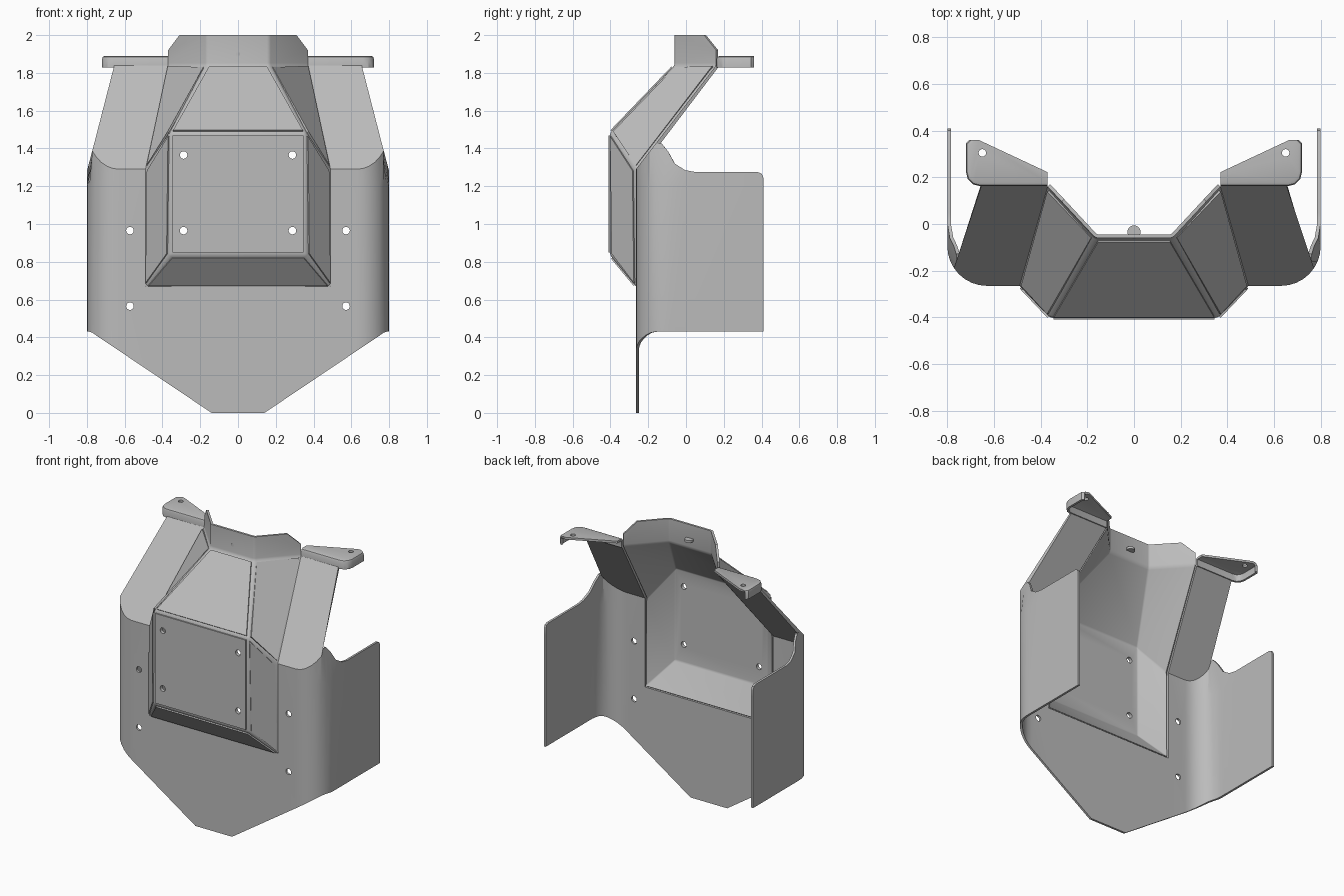
import bpy, bmesh, math

if "Cube" in bpy.data.objects:
    bpy.data.objects.remove(bpy.data.objects["Cube"])

metal = bpy.data.materials.new("grey_metal")
metal.diffuse_color = (0.5, 0.5, 0.5, 1)
metal.use_nodes = True
metal.node_tree.nodes["Principled BSDF"].inputs["Base Color"].default_value = metal.diffuse_color
T = 0.015                       # sheet thickness
FRONT = -0.265                  # front plate plane
FOLD, TOP = 1.29, 1.84          # heights of the two folds
SLOPE = (TOP - FOLD) / (0.16 - FRONT)


def sheet(whole, mirrored):
    """Open surface from faces, plus faces mirrored in x, facing forward."""
    bm = bmesh.new()
    sides = [(1, f) for f in whole + mirrored] + [(-1, f) for f in mirrored]
    for s, pts in sides:
        pts = pts if s > 0 else pts[::-1]
        bm.faces.new([bm.verts.new((s * x, y, z)) for x, y, z in pts])
    bmesh.ops.remove_doubles(bm, verts=bm.verts[:], dist=1e-4)
    bmesh.ops.recalc_face_normals(bm, faces=bm.faces[:])
    if sum(f.normal.y * f.calc_area() for f in bm.faces) > 0:
        bmesh.ops.reverse_faces(bm, faces=bm.faces[:])
    return bm


def make(name, bm):
    me = bpy.data.meshes.new(name)
    bm.to_mesh(me)
    bm.free()
    ob = bpy.data.objects.new(name, me)
    bpy.context.collection.objects.link(ob)
    me.materials.append(metal)
    return ob


def finish(ob, thick=T, offset=-1, bevel=0, angle=20, cutter=None):
    bpy.ops.object.select_all(action='DESELECT')
    bpy.context.view_layer.objects.active = ob
    ob.select_set(True)
    if bevel:
        m = ob.modifiers.new("bevel", 'BEVEL')
        m.width, m.segments = bevel, 2
        m.limit_method, m.angle_limit = 'ANGLE', math.radians(angle)
    m = ob.modifiers.new("solid", 'SOLIDIFY')
    m.thickness, m.offset, m.use_even_offset = thick, offset, True
    if cutter:
        m = ob.modifiers.new("holes", 'BOOLEAN')
        m.operation, m.solver, m.object = 'DIFFERENCE', 'EXACT', cutter
    for m in list(ob.modifiers):
        bpy.ops.object.modifier_apply(modifier=m.name)
    bpy.ops.object.shade_smooth_by_angle(angle=math.radians(30))


def drill(name, spots, axis, r):
    """One helper object holding all the hole cylinders."""
    bm = bmesh.new()
    for p in spots:
        vs = bmesh.ops.create_cone(bm, cap_ends=True, segments=16, radius1=r,
                                   radius2=r, depth=0.4)["verts"]
        if axis == 'y':
            for v in vs:
                v.co = (v.co.x, -v.co.z, v.co.y)
        bmesh.ops.translate(bm, verts=vs, vec=p)
    ob = make(name, bm)
    ob.hide_render = True
    return ob


front_holes = drill("front_hole_cutter",
                    [(s * x, -0.33, z) for s in (1, -1)
                     for x, z in ((0.288, 1.365), (0.288, 0.965), (0.572, 0.965), (0.572, 0.565))],
                    'y', 0.02)
ear_holes = drill("ear_hole_cutter", [(s * 0.65, 0.305, 1.89) for s in (1, -1)], 'z', 0.016)


# Wrap-around body plate: columns run round the corner and along the side wall
def z_bottom(x):
    return min(0.43, max(0, 0.43 * (x - 0.14) / 0.64))


columns = []
for k in range(9):
    a = math.radians(11.25 * k)
    x, y = 0.63 + 0.17 * math.sin(a), -0.095 - 0.17 * math.cos(a)
    z = FOLD + (y - FRONT) * SLOPE if k < 7 else (1.425, 1.385)[k - 7]
    columns.append((x, y, z))
columns += [(0.8, y, z) for y, z in ((-0.06, 1.32), (-0.005, 1.285), (0.05, 1.275),
                                     (0.38, 1.275), (0.401, 1.266), (0.41, 1.245))]
MID = 1.2
cols = []
for x, y, z in columns:
    top_x = min(x, 0.8 - 0.264 * max(0, z - 1.28))
    cols.append(((x, y, z_bottom(x)), (x, y, MID), (top_x, y, z)))
wall = []
for a, b in zip(cols, cols[1:]):
    for i in (0, 1):
        wall.append([a[i], b[i], b[i + 1], a[i + 1]])
zb = z_bottom(0.49)
chin = [(-0.14, FRONT, 0), (0.14, FRONT, 0), (0.49, FRONT, zb), (0.49, FRONT, 0.67),
        (-0.49, FRONT, 0.67), (-0.49, FRONT, zb)]
cheek = [(0.49, FRONT, zb), *cols[0], (0.49, FRONT, FOLD), (0.49, FRONT, 0.67)]
flank = [(0.49, FRONT, FOLD)] + [c[2] for c in cols[:7]] + [(0.655, 0.16, TOP), (0.37, 0.16, TOP)]
body = make("body_plate", sheet([chin], wall + [cheek, flank]))
finish(body, cutter=front_holes)

# Raised central box with the collar on top
Y, X, Z0, Z1 = -0.402, 0.36, 0.835, 1.483
CX, CY = 0.165, -0.06


def span(x0, y0, z0, x1, y1, z1):
    return [(-x0, y0, z0), (x0, y0, z0), (x1, y1, z1), (-x1, y1, z1)]


box_whole = [span(X, Y, Z0, X, Y, Z1),
             span(X, Y, Z1, CX, CY, TOP),
             span(0.49, FRONT, 0.67, X, Y, Z0)]
box_sides = [[(X, Y, Z0), (0.49, FRONT, 0.67), (0.49, FRONT, FOLD), (X, Y, Z1)],
             [(X, Y, Z1), (0.49, FRONT, FOLD), (0.37, 0.16, TOP), (CX, CY, TOP)]]
collar = span(CX, CY, TOP, CX, CY, 2)
collar_side = [(CX, CY, TOP), (0.37, 0.16, TOP), (0.37, 0.16, 1.92),
               (0.31, 0.096, 2), (CX, CY, 2)]
box = make("box_and_collar", sheet(box_whole + [collar], box_sides + [collar_side]))
finish(box, bevel=0.012, cutter=front_holes)

# Thin cover panels on each face of the box
bm = sheet(box_whole, box_sides)
rim = bmesh.ops.inset_individual(bm, faces=bm.faces[:], thickness=0.02)["faces"]
bmesh.ops.delete(bm, geom=rim, context='FACES')
panels = make("cover_panels", bm)
finish(panels, thick=0.012, offset=0.33, cutter=front_holes)

# Mounting ears: flat top with a skirt round the front and outer edges
outline = [(0.37, 0.222), (0.37, 0.162), (0.66, 0.162), (0.69, 0.17), (0.712, 0.192),
           (0.72, 0.222), (0.72, 0.345), (0.705, 0.36), (0.665, 0.36)]
for side, s in (("right", 1), ("left", -1)):
    bm = bmesh.new()
    top = [bm.verts.new((s * x, y, 1.89)) for x, y in outline]
    low = [bm.verts.new((s * x, y, 1.828)) for x, y in outline]
    bm.faces.new(top)
    for i in range(1, 7):
        bm.faces.new([top[i], low[i], low[i + 1], top[i + 1]])
    bmesh.ops.delete(bm, geom=[v for v in bm.verts if not v.link_faces], context='VERTS')
    bmesh.ops.recalc_face_normals(bm, faces=bm.faces[:])
    if sum(f.normal.z for f in bm.faces) < 0:
        bmesh.ops.reverse_faces(bm, faces=bm.faces[:])
    finish(make(side + "_ear", bm), bevel=0.016, angle=60, cutter=ear_holes)

# Small round tab behind the collar
bm = bmesh.new()
vs = bmesh.ops.create_cone(bm, cap_ends=True, segments=24, radius1=0.028,
                           radius2=0.028, depth=0.016)["verts"]
bmesh.ops.translate(bm, verts=vs, vec=(0, -0.034, 1.9))
make("collar_tab", bm)

for helper in (front_holes, ear_holes):
    bpy.data.objects.remove(helper)
